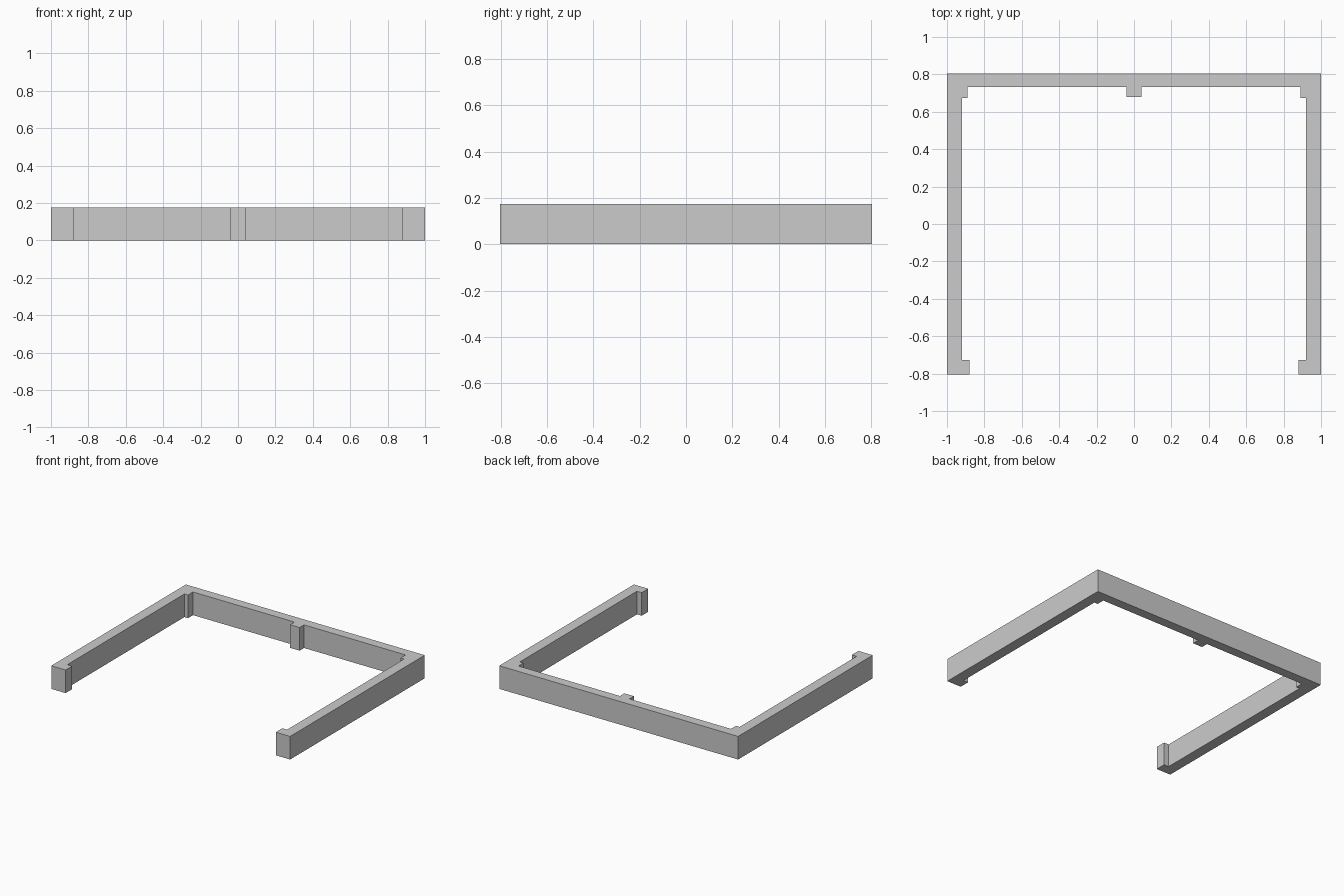
import bpy
import bmesh

if "Cube" in bpy.data.objects:
    bpy.data.objects.remove(bpy.data.objects["Cube"])

HEIGHT = 0.175

# Right half of the plan outline, from the back tab round to the front lip
half = [
    (0.04, 0.733), (0.04, 0.68),                      # centre tab (inner side)
]
inner = [
    (0.04, 0.68), (0.04, 0.733),                      # centre tab
    (0.89, 0.733), (0.89, 0.673), (0.92, 0.673),      # corner block
    (0.92, -0.727), (0.88, -0.727), (0.88, -0.805),   # front lip
    (1.0, -0.805), (1.0, 0.805),                      # outer wall
]
outline = inner + [(-x, y) for x, y in reversed(inner)]

# Three-sided frame: plan outline extruded upward
bm = bmesh.new()
base = bm.faces.new([bm.verts.new((x, y, 0)) for x, y in outline])
walls = bmesh.ops.extrude_face_region(bm, geom=[base], use_keep_orig=True)
top = [v for v in walls["geom"] if isinstance(v, bmesh.types.BMVert)]
bmesh.ops.translate(bm, verts=top, vec=(0, 0, HEIGHT))
bmesh.ops.recalc_face_normals(bm, faces=bm.faces)

mesh = bpy.data.meshes.new("three_sided_frame")
bm.to_mesh(mesh)
bm.free()
frame = bpy.data.objects.new("three_sided_frame", mesh)
bpy.context.collection.objects.link(frame)
